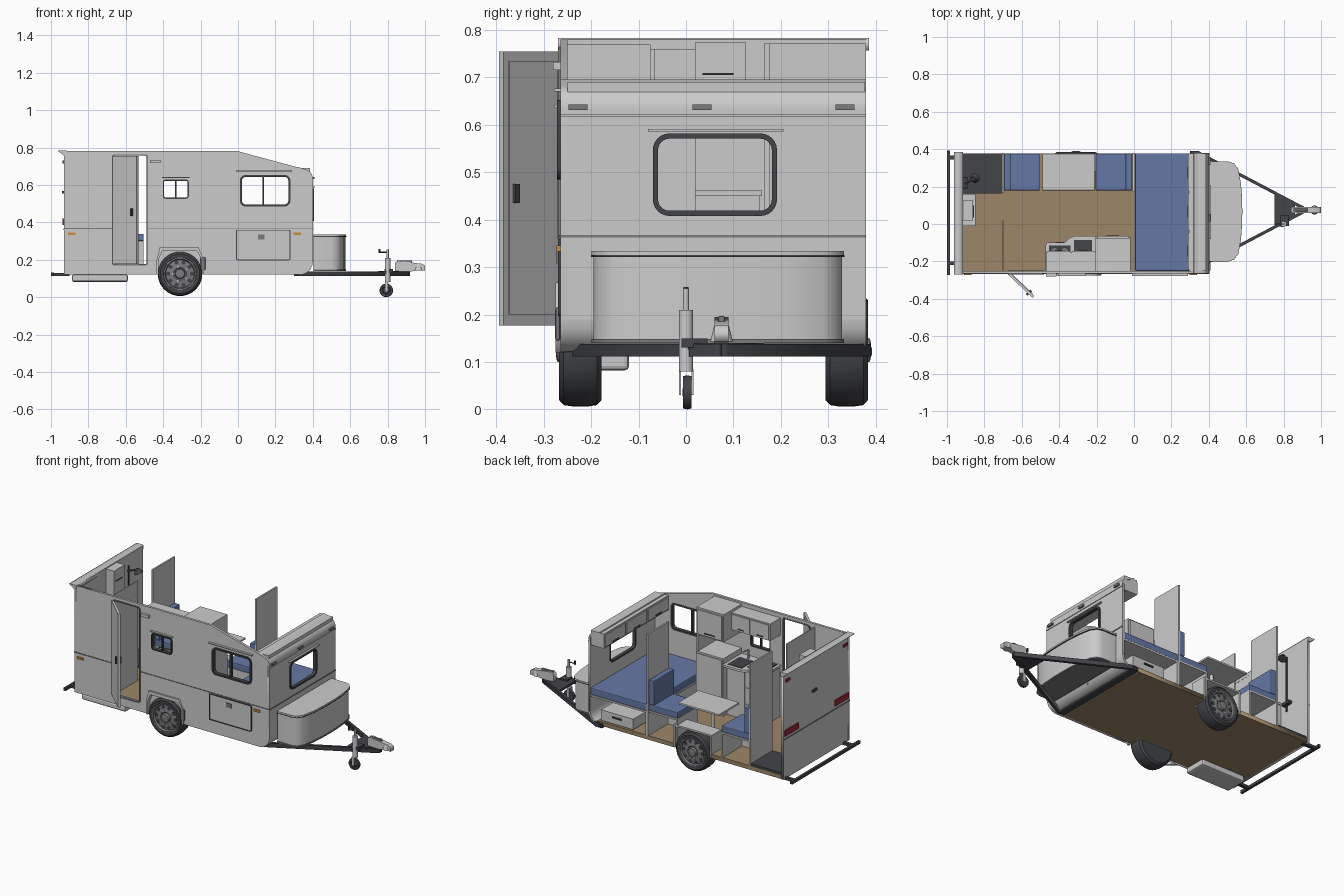
import bpy, bmesh, math
from mathutils import Matrix, Vector

if "Cube" in bpy.data.objects:
    bpy.data.objects.remove(bpy.data.objects["Cube"])

def mat(name, c):
    m = bpy.data.materials.new(name); m.diffuse_color = (*c, 1); return m
BLUE = mat("cushion_blue", (0.13, 0.19, 0.38)); TAN = mat("floor_tan", (0.34, 0.24, 0.14))
DARK = mat("dark_metal", (0.055, 0.058, 0.065)); RED = mat("lamp_red", (0.35, 0.02, 0.04))
AMBER = mat("lamp_amber", (0.6, 0.27, 0.06)); MID = mat("mid_grey", (0.2, 0.2, 0.21))

def link(name, me, m=None, smooth=False):
    ob = bpy.data.objects.new(name, me); bpy.context.collection.objects.link(ob)
    if m: me.materials.clear(); me.materials.append(m)
    if smooth:
        bpy.ops.object.select_all(action='DESELECT')
        ob.select_set(True); bpy.context.view_layer.objects.active = ob
        bpy.ops.object.shade_smooth_by_angle(angle=math.radians(35))
    return ob

def box(name, x0, x1, y0, y1, z0, z1, m=None, bevel=0):
    bm = bmesh.new()
    bmesh.ops.create_cube(bm, size=1, matrix=Matrix.Translation(((x0+x1)/2, (y0+y1)/2, (z0+z1)/2))
                          @ Matrix.Diagonal((x1-x0, y1-y0, z1-z0, 1)))
    if bevel: bmesh.ops.bevel(bm, geom=bm.edges[:], offset=bevel, segments=2, affect='EDGES', profile=0.5)
    me = bpy.data.meshes.new(name); bm.to_mesh(me); bm.free()
    return link(name, me, m)

def rod(name, p0, p1, r, m=None, n=20, r2=None):
    p0, p1 = Vector(p0), Vector(p1); d = p1 - p0
    bm = bmesh.new()
    bmesh.ops.create_cone(bm, cap_ends=True, segments=n, radius1=r, radius2=r if r2 is None else r2, depth=d.length,
        matrix=Matrix.Translation((p0+p1)/2) @ d.to_track_quat('Z', 'Y').to_matrix().to_4x4())
    me = bpy.data.meshes.new(name); bm.to_mesh(me); bm.free()
    return link(name, me, m, True)

AX = {'xz': Matrix(((1, 0, 0, 0), (0, 0, -1, 0), (0, 1, 0, 0), (0, 0, 0, 1))),
      'yz': Matrix(((0, 0, 1, 0), (1, 0, 0, 0), (0, 1, 0, 0), (0, 0, 0, 1))), 'xy': Matrix.Identity(4)}
def plate(name, loops, plane, a0, a1, m=None, smooth=False):
    """Flat outline (first loop) with holes (other loops), extruded from a0 to a1."""
    cu = bpy.data.curves.new(name, 'CURVE'); cu.dimensions = '2D'; cu.fill_mode = 'BOTH'
    for lp in loops:
        sp = cu.splines.new('POLY'); sp.points.add(len(lp)-1); sp.use_cyclic_u = True
        for p, (u, v) in zip(sp.points, lp): p.co = (u, v, 0, 1)
    cu.extrude = abs(a1-a0)/2
    tmp = bpy.data.objects.new("tmp", cu); bpy.context.collection.objects.link(tmp)
    me = bpy.data.meshes.new_from_object(tmp.evaluated_get(bpy.context.evaluated_depsgraph_get()))
    bpy.data.objects.remove(tmp)
    mid = (a0+a1)/2
    me.transform(AX[plane] @ Matrix.Translation((0, 0, -mid if plane == 'xz' else mid)))
    bm = bmesh.new(); bm.from_mesh(me); bmesh.ops.remove_doubles(bm, verts=bm.verts, dist=1e-5)
    bmesh.ops.recalc_face_normals(bm, faces=bm.faces[:]); bm.to_mesh(me); bm.free()
    return link(name, me, m, smooth)

def arc(cx, cy, r, a0, a1, n=6):
    return [(cx+r*math.cos(math.radians(a0+(a1-a0)*i/n)), cy+r*math.sin(math.radians(a0+(a1-a0)*i/n))) for i in range(n+1)]
def rrect(u0, u1, v0, v1, r):
    return arc(u1-r, v1-r, r, 0, 90) + arc(u0+r, v1-r, r, 90, 180) + arc(u0+r, v0+r, r, 180, 270) + arc(u1-r, v0+r, r, 270, 360)
def frame(name, u0, u1, v0, v1, r, w, plane, a0, a1, m=DARK):
    plate(name, [rrect(u0, u1, v0, v1, r), rrect(u0+w, u1-w, v0+w, v1-w, max(r-w, .003))], plane, a0, a1, m, True)

def lathe(name, prof, c, sgn, m, n=40):
    """Spin (radius, outward offset) profile about the y axis."""
    bm = bmesh.new()
    rings = [[bm.verts.new((c[0]+r*math.cos(2*math.pi*i/n), c[1]+sgn*h, c[2]+r*math.sin(2*math.pi*i/n))) for i in range(n)] for r, h in prof]
    for a, b in zip(rings, rings[1:]):
        for i in range(n): bm.faces.new((a[i], a[(i+1) % n], b[(i+1) % n], b[i]))
    for r in (rings[0], rings[-1]): bm.faces.new(r)
    bmesh.ops.recalc_face_normals(bm, faces=bm.faces[:])
    me = bpy.data.meshes.new(name); bm.to_mesh(me); bm.free()
    return link(name, me, m, True)

# Shell: side wall with door, windows and wheel notch
YO, YI, YF = -.265, -.25, .38
low = arc(.33, .19, .07, -90, 0, 6)
top = arc(.35, .634, .05, 0, 74, 8)
notch = [(-.43, .12), (-.43, .2), (-.405, .247), (-.215, .247), (-.19, .2), (-.19, .12)]
plate("side_wall", [[(-.93, .12)] + notch + low + top + [(0, .78), (-.93, .78)], rrect(-.668, -.487, .175, .757, .012),
      rrect(.015, .275, .49, .648, .025), rrect(-.398, -.267, .53, .625, .012)], 'xz', YO, YI)
plate("rear_wall", [[(YO, .12), (YF, .12), (YF, .78), (YO, .78)]], 'yz', -.93, -.915)
plate("rear_roof_cap", [[(-.962, .78), (-.93, .757), (-.915, .757), (-.915, .783), (-.962, .783)]], 'xz', -.27, .386)
# Front wall with window and rolled top and bottom
plate("front_wall", [[(YO, .19), (YF, .19), (YF, .634), (YO, .634)], rrect(-.065, .187, .413, .577, .03)], 'yz', .388, .4)
plate("front_lower_curve", [low + arc(.33, .19, .058, 0, -90, 6)], 'xz', YO, YF, None, True)
plate("front_rolled_cap", [top + [(.32, .696), (.317, .685)] + arc(.35, .634, .038, 74, 0, 8)], 'xz', YO, YF, None, True)
box("front_cap_seam", .398, .404, YO, YF, .617, .623)
# Floor with wheel cut-outs
fn = [(-.43, -.25), (-.43, -.17), (-.19, -.17), (-.19, -.25)]
ff = [(-.19, .378), (-.19, .285), (-.43, .285), (-.43, .378)]
plate("floor", [[(-.915, -.25)] + fn + [(.34, -.25), (.34, .378)] + ff + [(-.915, .378)]], 'xy', .12, .145, TAN)
# Windows, drip rails and trims
frame("side_window_frame", .01, .28, .485, .653, .03, .011, 'xz', -.272, -.248)
box("side_window_bar", .13, .14, -.268, -.25, .49, .648, DARK)
frame("kitchen_window_frame", -.402, -.263, .526, .629, .015, .007, 'xz', -.272, -.248)
box("kitchen_window_bar", -.336, -.329, -.268, -.25, .53, .625, DARK)
frame("front_window_frame", -.07, .192, .408, .582, .035, .011, 'yz', .386, .407)
box("side_window_rail", -.01, .288, -.278, YO, .67, .677)
box("kitchen_window_rail", -.405, -.258, -.278, YO, .636, .642)
box("front_window_rail", .4, .412, -.08, .206, .586, .591)
box("side_trim", -.93, -.672, -.268, YO, .364, .37, MID)
box("side_trim_front", -.485, .4, -.268, YO, .364, .368, MID)
box("front_trim", .4, .403, YO, YF, .362, .368, MID)
box("rear_trim", -.933, -.93, YO, YF, .36, .366, MID)
# Cargo hatch
frame("cargo_hatch_frame", -.01, .28, .197, .36, .008, .005, 'xz', -.27, YO)
box("cargo_hatch", -.004, .274, -.268, YO, .203, .354)
box("hatch_latch", .108, .142, -.273, YO, .308, .334, MID)
# Open door swung on its hinge, with frame
frame("door_frame", -.674, -.481, .169, .763, .014, .007, 'xz', -.269, -.248, MID)
swing = Matrix.Translation((-.667, -.267, 0)) @ Matrix.Rotation(math.radians(-43.5), 4, 'Z')
for nm, b, m in (("door", (0, .178, -.007, .007, .177, .755), None), ("door_inner_panel", (.015, .163, .007, .01, .2, .735), None),
                 ("door_handle", (.138, .152, -.017, .017, .435, .475), DARK)):
    box(nm, *b, m).data.transform(swing)
# Lamps
for x in (.317, -.888): box("side_marker", x-.02, x+.02, -.273, YO, .333, .346, AMBER)
box("porch_lamp", -.47, -.415, -.28, YO, .716, .733)
for y in (-.228, .034, .335): box("front_marker", .392, .41, y-.02, y+.02, .631, .643, MID)
for s in (-1, 1):
    y = .06 + s*.245
    box("tail_lamp", -.938, -.93, y-.065, y+.065, .385, .42, RED)
    box("upper_rear_lamp", -.937, -.93, .06+s*.28-.02, .06+s*.28+.02, .715, .73, RED)
box("rear_handle", -.94, -.93, .06, .1, .553, .567, DARK)
# Wheels, arches and inner wheel boxes (mirrored across the centre line)
for s, yo in ((-1, -.268), (1, .384)):
    c = (-.31, yo, .125)
    lathe("tyre", [(.075, -.09), (.105, -.09), (.116, -.08), (.119, -.06), (.119, -.03), (.116, -.01), (.105, 0), (.088, -.001), (.084, -.012), (.06, -.03)], c, s, DARK)
    lathe("rim", [(.087, -.012), (.087, 0), (.08, 0), (.075, -.012), (.05, -.008), (.035, -.006), (.028, -.01), (.024, .004), (.014, .006)], c, s, MID)
    for i in range(10):
        a = 2*math.pi*i/10; p = Vector((-.31+.063*math.cos(a), yo-s*.012, .125+.063*math.sin(a)))
        rod("rim_hole", p, p+Vector((0, s*.004, 0)), .011, DARK, 10)
        if i % 2:
            q = Vector((-.31+.04*math.cos(a), yo-s*.01, .125+.04*math.sin(a)))
            rod("wheel_nut", q, q+Vector((0, s*.008, 0)), .005, None, 6)
    inn, out = (-.17, -.25) if s < 0 else (.283, .378)
    y0, y1 = sorted((inn, out))
    box("wheel_box_top", -.44, -.18, y0, y1, .252, .262)
    box("wheel_box_side", -.44, -.18, inn-.005, inn+.005, .12, .255)
    for x in (-.435, -.185): box("wheel_box_end", x-.005, x+.005, y0, y1, .12, .255)
plate("wheel_arch_trim", [[(-.435, .12), (-.435, .2), (-.418, .268), (-.212, .268), (-.182, .2), (-.182, .12)] + [
      (-.192, .12), (-.192, .2), (-.22, .247), (-.405, .247), (-.425, .2), (-.425, .12)]], 'xz', -.275, YI)
box("side_connector", -.2, -.174, -.276, YO, .145, .215, MID, .005)
# Chassis: rear bumper, drawbar, coupling, under-floor tank
box("rear_bumper", -1, -.985, -.272, .392, .114, .131, DARK)
for y in (-.21, .355): box("bumper_arm", -.99, -.9, y-.01, y+.01, .114, .13, DARK)
for s in (-1, 1):
    yb, yt = .075+s*.315, .075+s*.012
    plate("drawbar", [[(.31, yb), (.345, yb), (.92, yt), (.92, .075), (.885, yt)]], 'xy', .112, .138, DARK)
box("drawbar_cross", .3, .335, -.24, .39, .112, .136, DARK)
plate("drawbar_gusset", [[(.75, -.005), (.79, -.015), (.86, .04), (.86, .11), (.75, .165)]], 'xy', .126, .14, DARK)
plate("coupling_body", [[(.84, .138), (.93, .138), (.965, .145), (1, .143), (1, .168), (.985, .178), (.95, .182), (.86, .195), (.84, .185)]], 'xz', .06, .09)
rod("coupling_head", (.965, .075, .143), (.965, .075, .178), .024, None, 24, .015)
box("coupling_lever", .85, .93, .068, .082, .182, .197, MID, .003)
box("underfloor_tank", -.888, -.588, -.258, -.12, .082, .12, None, .01)
# Jockey wheel
rod("jockey_tube", (.8, 0, .08), (.8, 0, .21), .015)
rod("jockey_spindle", (.8, 0, .21), (.8, 0, .255), .006)
rod("jockey_crank", (.8, 0, .24), (.757, 0, .24), .003, DARK)
rod("jockey_grip", (.757, 0, .235), (.757, 0, .258), .005, DARK)
box("jockey_clamp", .782, .83, -.01, .045, .13, .15, DARK)
for y in (-.013, .014): box("jockey_fork", .786, .802, y-.002, y+.002, .03, .085)
lathe("jockey_wheel", [(.012, -.009), (.034, -.009), (.036, 0), (.034, .009), (.022, .009), (.018, .005), (.008, .01)], (.793, .003, .036), -1, DARK, 28)
# Front storage box, bowed in plan
def bow(g):
    h = [(.405, -.195-g), (.5+g, -.195-g), (.53+g, -.185-g), (.553+g, -.155-g), (.567+g, -.08), (.573+g, 0)]
    return h + [(.574+g, .067)] + [(x, .134-y) for x, y in reversed(h)]
plate("storage_box", [bow(0)], 'xy', .142, .33, None, True)
plate("storage_lid_seal", [bow(.005)], 'xy', .321, .326, DARK, True)
plate("storage_lid", [bow(.004)], 'xy', .326, .334, None, True)
plate("storage_base_rim", [bow(.004)], 'xy', .14, .148, MID, True)
# Bed, base and overhead lockers
box("bed_mattress", .005, .388, YI, .378, .292, .335, BLUE, .006)
box("bed_board", .002, .388, YI, .378, .282, .292)
box("bed_front_panel", 0, .012, YI, .378, .145, .285)
box("bed_centre_panel", .012, .388, .06, .07, .145, .282)
box("bed_drawer", .1, .32, .2, .372, .15, .215)
box("drawer_pull", .18, .24, .372, .378, .185, .195, DARK)
box("front_locker", .295, .385, YI, .378, .6, .69)
for y in (-.145, .065, .275):
    box("front_locker_door", .289, .295, y-.098, y+.098, .608, .682)
    box("locker_pull", .285, .289, y-.03, y+.03, .615, .62, DARK)
# Partitions
box("bed_partition", -.008, .002, .175, .38, .145, .772)
box("shower_partition", -.705, -.695, .165, .38, .145, .772)
box("bathroom_partition", -.704, -.698, YI, .02, .145, .76)
# Dinette
for nm, x0, x1, f, b in (("front", -.205, -.01, -.205, -.045), ("rear", -.695, -.505, -.515, -.695)):
    box(nm+"_seat_top", x0, x1, .18, .378, .29, .3)
    box(nm+"_seat_panel", f, f+.01, .18, .378, .145, .29)
    box(nm+"_seat_side", x0, x1, .18, .188, .145, .29)
    box(nm+"_seat_cushion", x0, x1, .18, .376, .3, .338, BLUE, .005)
    box(nm+"_seat_back", b, b+.035, .18, .376, .338, .49, BLUE, .005)
box("table_top", -.49, -.21, .18, .376, .392, .404, None, .003)
rod("table_leg", (-.35, .24, .145), (-.35, .24, .392), .01)
# Kitchen
box("kitchen_cabinet", -.465, -.205, YI, -.105, .145, .452)
plate("kitchen_worktop", [[(-.472, YI), (-.472, -.112), (-.465, -.1), (-.37, -.1), (-.345, -.075), (-.32, -.064), (-.205, -.064), (-.205, YI)]], 'xy', .452, .466)
box("cooktop", -.455, -.34, -.235, -.115, .466, .471, DARK)
for x in (-.425, -.37):
    for y in (-.205, -.145): rod("burner", (x, y, .471), (x, y, .477), .017, MID)
box("sink", -.32, -.225, -.2, -.085, .466, .469, DARK)
rod("tap", (-.275, -.215, .466), (-.275, -.215, .52), .005)
rod("tap_spout", (-.275, -.215, .52), (-.275, -.165, .525), .004)
for i, z in enumerate((.16, .26, .36)):
    box("kitchen_drawer", -.455, -.34, -.105, -.099, z, z+.085)
    box("kitchen_pull", -.42, -.375, -.099, -.095, z+.065, z+.072, DARK)
box("kitchen_door", -.33, -.212, -.105, -.099, .16, .445)
box("overhead_cupboard", -.47, -.205, YI, -.15, .65, .755)
for x in (-.403, -.272):
    box("overhead_door", x-.06, x+.06, -.15, -.144, .657, .748)
    box("overhead_pull", x-.02, x+.02, -.144, -.14, .665, .67, DARK)
box("tall_lower_cabinet", -.205, -.02, YI, -.07, .145, .5)
box("tall_upper_cabinet", -.205, -.02, YI, -.075, .6, .77)
box("tall_cabinet_side", -.03, -.02, YI, -.075, .5, .6)
for z0, z1 in ((.16, .49), (.61, .76)):
    box("tall_door", -.197, -.028, -.075, -.065, z0, z1)
    box("tall_pull", -.15, -.08, -.065, -.061, z0+.012, z0+.018, DARK)
# Bathroom: tray, vanity, cabinet and shower
box("shower_tray", -.913, -.706, .162, .376, .145, .158, DARK)
box("vanity", -.915, -.855, -.005, .155, .145, .45)
box("vanity_top", -.915, -.848, -.012, .16, .45, .462)
box("mirror_cabinet", -.915, -.86, .02, .125, .58, .775)
box("mirror_cabinet_pull", -.86, -.856, .035, .1, .705, .71, DARK)
rod("shower_rail", (-.9, .22, .38), (-.9, .22, .72), .005, DARK)
rod("shower_arm", (-.905, .215, .69), (-.86, .24, .7), .005, DARK)
rod("shower_head", (-.86, .24, .705), (-.85, .245, .682), .012, DARK, 20, .026)
box("shower_mixer", -.915, -.89, .19, .25, .42, .44, DARK, .004)

for m in bpy.data.materials:
    if m.users and not m.is_grease_pencil:
        m.use_nodes = True
        m.node_tree.nodes["Principled BSDF"].inputs["Base Color"].default_value = m.diffuse_color
